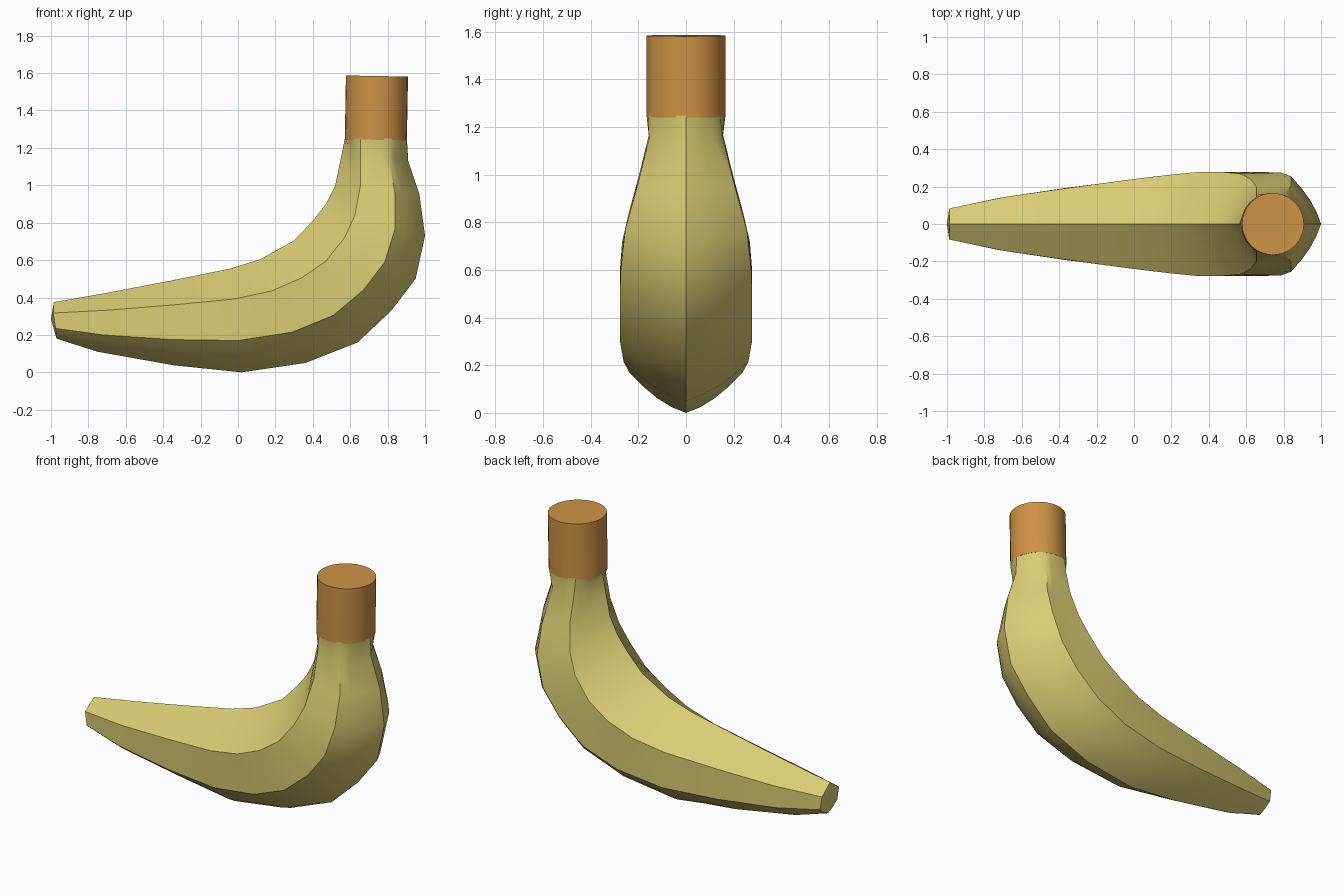
import bpy, bmesh
from math import sin, cos, pi, hypot
from mathutils import Vector, Matrix

if "Cube" in bpy.data.objects:
    bpy.data.objects.remove(bpy.data.objects["Cube"])


def material(name, rgb):
    m = bpy.data.materials.new(name)
    m.diffuse_color = (*rgb, 1)
    m.use_nodes = True
    m.node_tree.nodes["Principled BSDF"].inputs["Base Color"].default_value = m.diffuse_color
    return m


def finish(name, bm, mat, angle):
    bmesh.ops.recalc_face_normals(bm, faces=bm.faces[:])
    mesh = bpy.data.meshes.new(name)
    bm.to_mesh(mesh)
    bm.free()
    mesh.materials.append(mat)
    ob = bpy.data.objects.new(name, mesh)
    bpy.context.collection.objects.link(ob)
    bpy.ops.object.select_all(action='DESELECT')
    ob.select_set(True)
    bpy.context.view_layer.objects.active = ob
    bpy.ops.object.shade_smooth_by_angle(angle=angle)
    return ob


# Fruit sections: inner ridge x z, upper edge x y z, lower edge x y z, outer keel x z
SECTIONS = [
    (-.985, .375, -.988, .083, .317, -.975, .085, .235, -.97, .18),
    (-.70, .425, -.70, .143, .332, -.72, .14, .20, -.75, .11),
    (-.36, .49, -.35, .193, .36, -.35, .195, .175, -.34, .037),
    (-.04, .555, -.02, .238, .392, .0, .238, .17, .02, .0),
    (.12, .605, .18, .262, .435, .29, .262, .215, .36, .05),
    (.30, .705, .34, .278, .505, .51, .278, .305, .64, .16),
    (.40, .81, .47, .278, .595, .67, .278, .44, .82, .33),
    (.47, .90, .57, .268, .72, .785, .275, .59, .95, .50),
    (.52, 1.0, .625, .24, .84, .84, .255, .77, 1.0, .73),
    (.545, 1.12, .655, .197, 1.0, .84, .205, .95, .97, .95),
    (.565, 1.22, .655, .155, 1.17, .805, .155, 1.15, .91, 1.13),
]
STEPS = 4          # points per hexagon side
R = .166           # stem radius


def section(s, bulge):
    ix, iz, ux, uy, uz, lx, ly, lz, ox, oz = s
    c = [Vector(p) for p in ((ix, 0, iz), (ux, uy, uz), (lx, ly, lz), (ox, 0, oz),
                             (lx, -ly, lz), (ux, -uy, uz))]
    out = (c[3] - c[0]).normalized()
    pts = []
    for i in range(6):
        for k in range(STEPS):
            t = k / STEPS
            b = bulge * 4 * t * (1 - t) if i in (2, 3) else 0
            pts.append(c[i].lerp(c[(i + 1) % 6], t) + out * b)
    return pts


# Fruit body: lofted six-sided sections that end in a round neck
rings = [section(s, .025 if 3 <= i <= 8 else .006) for i, s in enumerate(SECTIONS)]
n = 6 * STEPS
rings.append([Vector((.737 + R * cos(pi - 2 * pi * k / n), R * sin(2 * pi * k / n), 1.25))
              for k in range(n)])
bm = bmesh.new()
loops = [[bm.verts.new(p) for p in r] for r in rings]
for a, b in zip(loops, loops[1:]):
    for k in range(n):
        bm.faces.new((a[k], a[(k + 1) % n], b[(k + 1) % n], b[k]))
tip = bm.verts.new((-1, 0, .285))
for k in range(n):
    bm.faces.new((tip, loops[0][(k + 1) % n], loops[0][k]))
bm.faces.new(loops[-1])
finish("fruit_body", bm, material("yellow_peel", (.70, .60, .17)), .6)

# Stem: slightly tilted cylinder
bottom, top = Vector((.737, 0, 1.243)), Vector((.743, 0, 1.584))
axis = top - bottom
bm = bmesh.new()
bmesh.ops.create_cone(bm, cap_ends=True, segments=n, radius1=R, radius2=R, depth=axis.length,
                      matrix=Matrix.Translation((bottom + top) / 2)
                      @ axis.to_track_quat('Z', 'Y').to_matrix().to_4x4())
finish("stem", bm, material("orange_stem", (.62, .29, .06)), .6)
